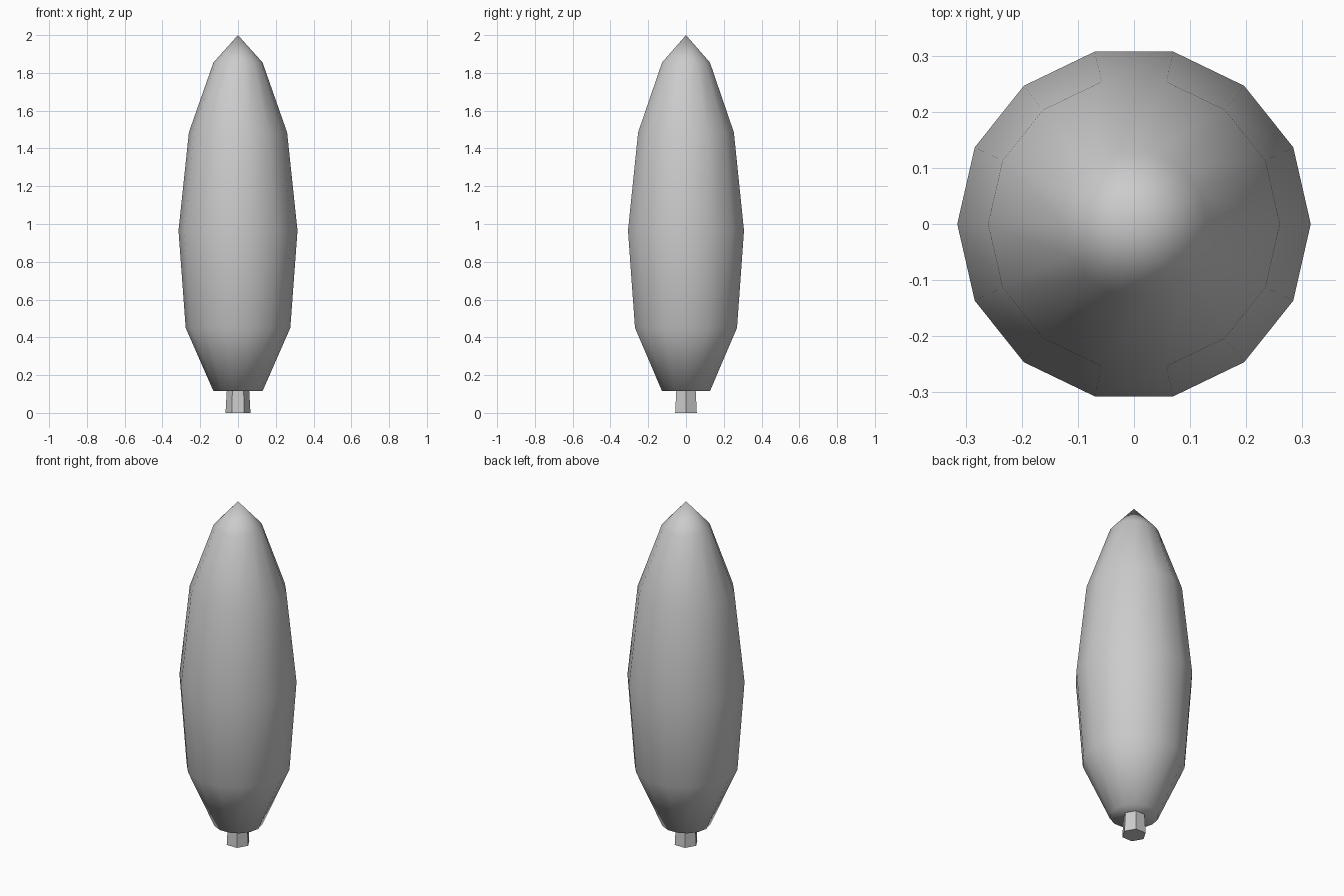
import bpy
import bmesh
from math import cos, sin, tau

if "Cube" in bpy.data.objects:
    bpy.data.objects.remove(bpy.data.objects["Cube"], do_unlink=True)

# Single plain colour
grey = bpy.data.materials.new("plain grey")
grey.use_nodes = True
colour = (0.6, 0.6, 0.6, 1)
grey.diffuse_color = colour
grey.node_tree.nodes["Principled BSDF"].inputs["Base Color"].default_value = colour


def lathe(name, profile, sides, smooth):
    """Closed solid from (radius, height) rings; radius 0 makes a point."""
    bm = bmesh.new()
    rings = []
    for r, z in profile:
        count = sides if r else 1
        rings.append([bm.verts.new((r * cos(tau * i / sides), r * sin(tau * i / sides), z))
                      for i in range(count)])
    for low, high in zip(rings, rings[1:]):
        for i in range(sides):
            j = (i + 1) % sides
            if len(high) == 1:
                bm.faces.new((low[i], low[j], high[0]))
            else:
                bm.faces.new((low[i], low[j], high[j], high[i]))
    bm.faces.new(rings[0][::-1])
    if len(rings[-1]) > 1:
        bm.faces.new(rings[-1])
    for face in bm.faces:
        face.smooth = smooth
    mesh = bpy.data.meshes.new(name)
    bm.to_mesh(mesh)
    bm.free()
    mesh.materials.append(grey)
    obj = bpy.data.objects.new(name, mesh)
    bpy.context.collection.objects.link(obj)
    return obj


# Tall tapered foliage, softly shaded
lathe("foliage", [(0.13, 0.115), (0.277, 0.45), (0.315, 0.965),
                  (0.26, 1.485), (0.13, 1.855), (0, 2)], 14, True)

# Short faceted trunk
lathe("trunk", [(0.066, 0), (0.057, 0.16)], 6, False)
